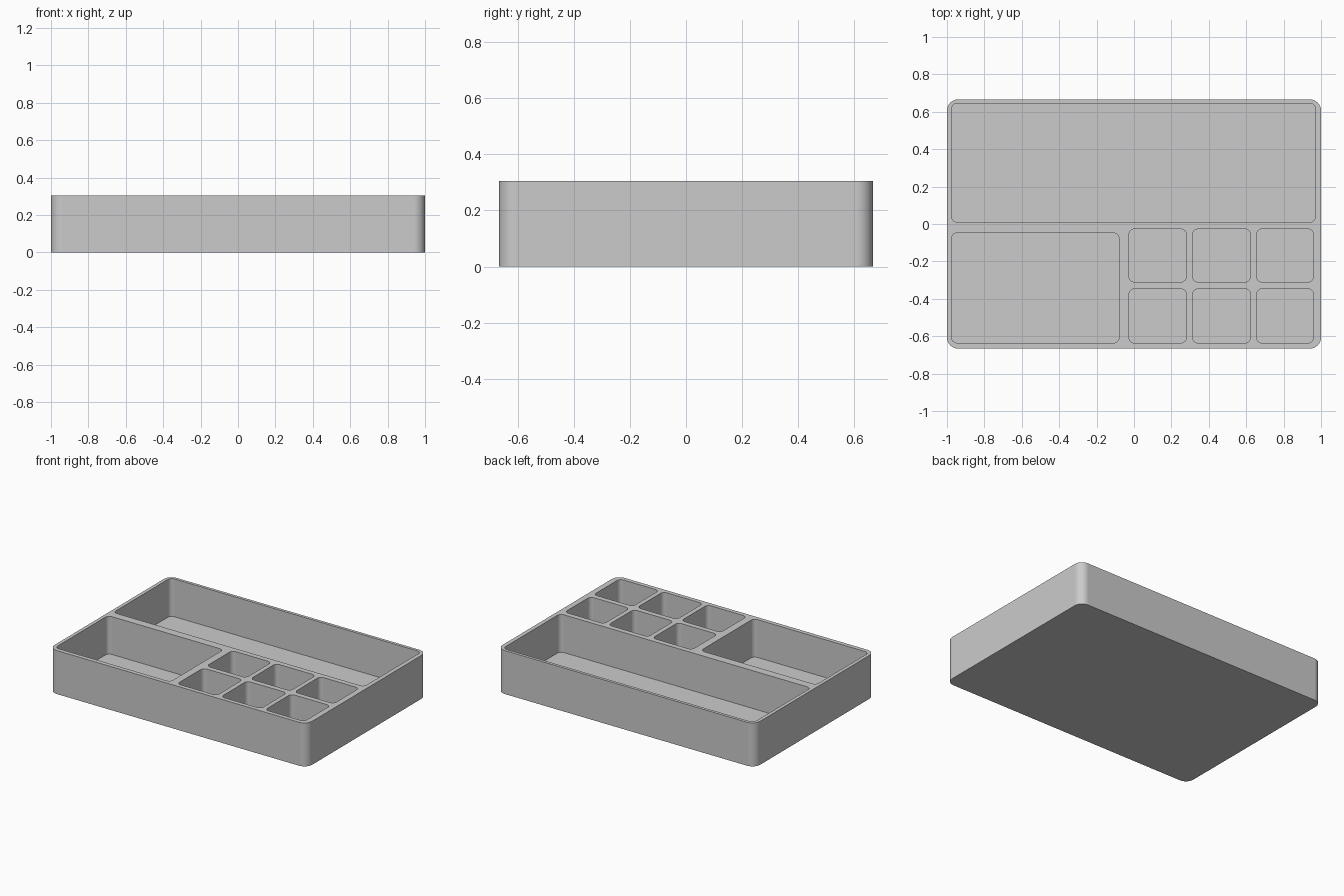
import bpy
import bmesh
from math import cos, sin, pi, radians

cube = bpy.data.objects.get("Cube")
if cube:
    bpy.data.objects.remove(cube, do_unlink=True)

HEIGHT, FLOOR = 0.305, 0.04
SEGMENTS = 8

grey = bpy.data.materials.new("plain grey")
grey.use_nodes = True
grey.diffuse_color = (0.6, 0.6, 0.6, 1)
grey.node_tree.nodes["Principled BSDF"].inputs["Base Color"].default_value = (0.6, 0.6, 0.6, 1)


def rounded_rectangle(x0, x1, y0, y1, radius):
    """Counter-clockwise outline with rounded corners."""
    corners = ((x1 - radius, y1 - radius), (x0 + radius, y1 - radius),
               (x0 + radius, y0 + radius), (x1 - radius, y0 + radius))
    points = []
    for quarter, (cx, cy) in enumerate(corners):
        for step in range(SEGMENTS + 1):
            a = (quarter + step / SEGMENTS) * pi / 2
            points.append((cx + radius * cos(a), cy + radius * sin(a)))
    return points


def add_walls(bm, outline, bottom):
    """Walls from the rim down to a closed bottom; returns the rim edges."""
    low = [bm.verts.new((x, y, bottom)) for x, y in outline]
    high = [bm.verts.new((x, y, HEIGHT)) for x, y in outline]
    bm.faces.new(low)
    rim = []
    for i in range(len(outline)):
        j = (i + 1) % len(outline)
        bm.faces.new((low[i], low[j], high[j], high[i]))
        rim.append(bm.edges.get((high[i], high[j])))
    return rim


# Compartments: long rear tray, wide front tray, grid of small cups
pockets = [(-0.975, 0.97, 0.01, 0.645), (-0.975, -0.08, -0.636, -0.048)]
for x0, x1 in ((-0.027, 0.28), (0.313, 0.623), (0.655, 0.96)):
    for y0, y1 in ((-0.31, -0.027), (-0.636, -0.347)):
        pockets.append((x0, x1, y0, y1))

# Outer shell, pocket walls and the flat rim joining them
bm = bmesh.new()
rim_edges = add_walls(bm, rounded_rectangle(-1, 1, -0.666, 0.666, 0.06), 0)
for pocket in pockets:
    rim_edges += add_walls(bm, rounded_rectangle(*pocket, 0.03), FLOOR)
bmesh.ops.triangle_fill(bm, edges=rim_edges, use_beauty=True, normal=(0, 0, 1))
bmesh.ops.recalc_face_normals(bm, faces=bm.faces[:])

mesh = bpy.data.meshes.new("organizer_tray")
bm.to_mesh(mesh)
bm.free()
mesh.materials.append(grey)
tray = bpy.data.objects.new("organizer_tray", mesh)
bpy.context.collection.objects.link(tray)

# Smooth corners, crisp rims and flat walls
bpy.ops.object.select_all(action='DESELECT')
tray.select_set(True)
bpy.context.view_layer.objects.active = tray
bpy.ops.object.shade_smooth_by_angle(angle=radians(30))
weighted = tray.modifiers.new("flat walls", 'WEIGHTED_NORMAL')
weighted.keep_sharp = True
